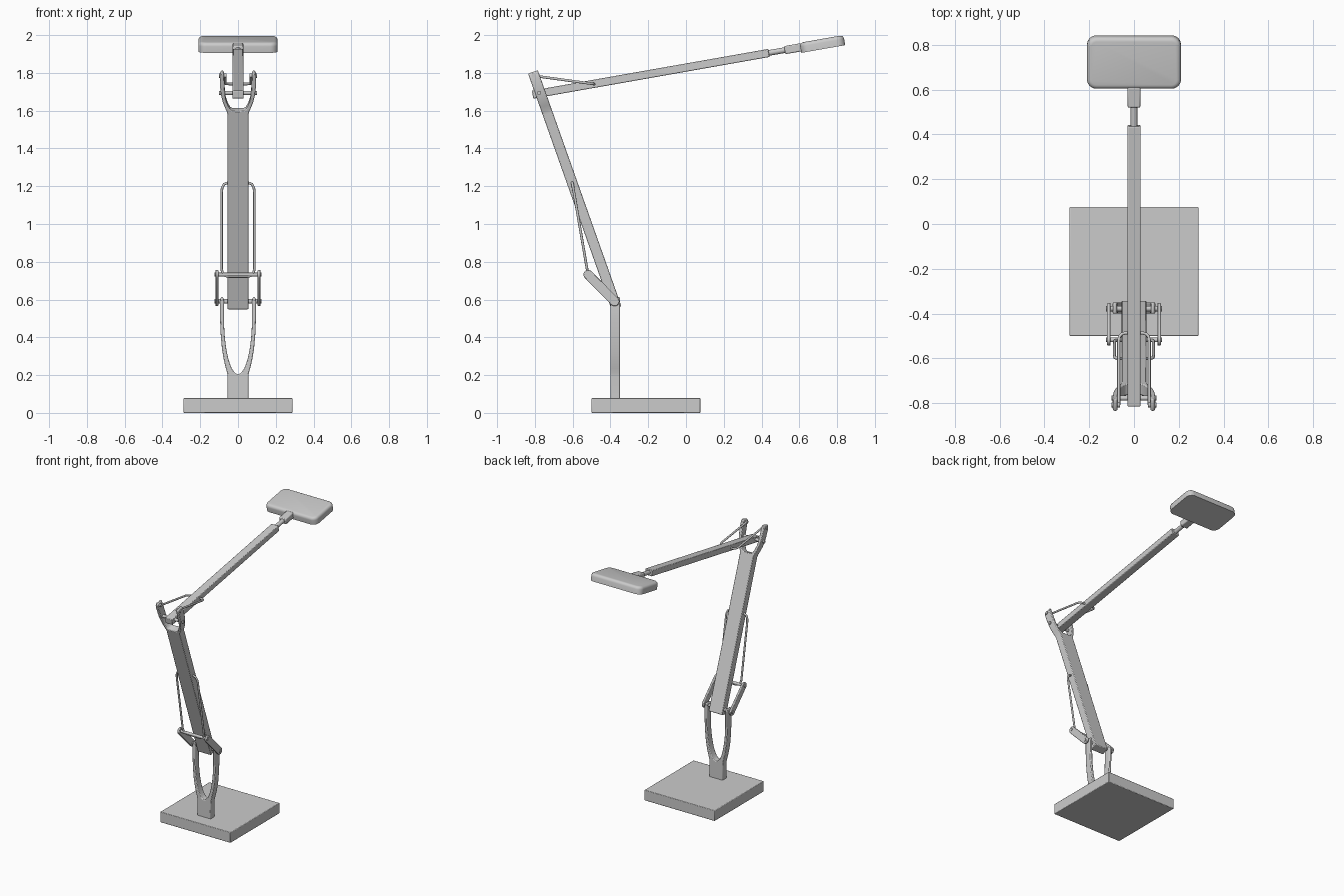
import bpy, bmesh
from math import radians, pi, cos, sin, atan2
from mathutils import Matrix, Vector

if "Cube" in bpy.data.objects:
    bpy.data.objects.remove(bpy.data.objects["Cube"])

T, R = Matrix.Translation, Matrix.Rotation


def finish(name, bm, matrix, bevel=0.0):
    bmesh.ops.recalc_face_normals(bm, faces=bm.faces)
    me = bpy.data.meshes.new(name)
    bm.to_mesh(me)
    bm.free()
    me.transform(matrix)
    ob = bpy.data.objects.new(name, me)
    bpy.context.collection.objects.link(ob)
    bpy.ops.object.select_all(action='DESELECT')
    bpy.context.view_layer.objects.active = ob
    ob.select_set(True)
    bpy.ops.object.shade_smooth_by_angle(angle=radians(35))
    if bevel:
        m = ob.modifiers.new("edge_bevel", 'BEVEL')
        m.width, m.segments = bevel, 2
        m.limit_method, m.angle_limit = 'ANGLE', radians(40)
    return ob


def plate(name, outline, thick, matrix, bevel=0.004, top_round=0.0):
    """Extrude a local XY outline by thick, centred on local z = 0."""
    bm = bmesh.new()
    face = bm.faces.new([bm.verts.new((x, y, -thick / 2)) for x, y in outline])
    ext = bmesh.ops.extrude_face_region(bm, geom=[face])["geom"]
    bmesh.ops.translate(bm, vec=(0, 0, thick),
                        verts=[v for v in ext if isinstance(v, bmesh.types.BMVert)])
    if top_round:
        edges = [e for e in bm.edges if all(v.co.z > 0 for v in e.verts)]
        bmesh.ops.bevel(bm, geom=edges, offset=top_round, segments=4,
                        profile=0.5, affect='EDGES')
    return finish(name, bm, matrix, bevel)


def rect(x, y0, y1):
    return [(-x, y0), (x, y0), (x, y1), (-x, y1)]


def mirrored(half):
    """Close a right-hand half outline across x = 0."""
    return half + [(-x, y) for x, y in reversed(half) if x > 1e-6]


def rod(name, pts, r, closed=False, n=12):
    cu = bpy.data.curves.new(name, 'CURVE')
    cu.dimensions, cu.bevel_depth = '3D', r
    cu.bevel_resolution, cu.use_fill_caps = n // 4, True
    sp = cu.splines.new('POLY')
    sp.points.add(len(pts) - 1)
    for p, c in zip(sp.points, pts):
        p.co = (*c, 1)
    sp.use_cyclic_u = closed
    sp.use_smooth = True
    ob = bpy.data.objects.new(name, cu)
    bpy.context.collection.objects.link(ob)
    bpy.ops.object.select_all(action='DESELECT')
    bpy.context.view_layer.objects.active = ob
    ob.select_set(True)
    bpy.ops.object.convert(target='MESH')
    bpy.ops.object.shade_smooth_by_angle(angle=radians(40))


def pin(name, x0, x1, y, z, r):
    bm = bmesh.new()
    bmesh.ops.create_cone(bm, cap_ends=True, segments=20, radius1=r, radius2=r, depth=x1 - x0)
    finish(name, bm, T(((x0 + x1) / 2, y, z)) @ R(pi / 2, 4, 'Y'))


# Base slab
plate("base", rect(0.288, -0.288, 0.288), 0.078, T((0, -0.212, 0.039)), 0.004)

# Upright fork standing on the base
inner = [(0.074 * sin(a), 0.50 - 0.295 * cos(a)) for a in [i * pi / 20 for i in range(11)]]
outer = [(0.092, 0.607), (0.095, 0.59), (0.095, 0.50), (0.092, 0.42), (0.085, 0.34),
         (0.075, 0.28), (0.064, 0.235), (0.057, 0.21), (0.055, 0.19), (0.055, 0.07)]
fork = inner + [(0.074, 0.59), (0.077, 0.607), (0.085, 0.615)] + outer
plate("stand_fork", mirrored(fork)[0:], 0.05, T((0, -0.375, 0)) @ R(pi / 2, 4, 'X'), 0.005)

# Lower arm: beam ending in a fork
low = T((0, -0.368, 0.556)) @ R(radians(109.5), 4, 'X')
half = [(0, 1.113), (0.03, 1.114), (0.042, 1.122), (0.054, 1.145), (0.064, 1.175),
        (0.069, 1.205), (0.071, 1.25), (0.073, 1.29), (0.074, 1.315), (0.079, 1.325),
        (0.088, 1.325), (0.094, 1.315), (0.096, 1.29), (0.094, 1.24), (0.089, 1.2),
        (0.081, 1.165), (0.070, 1.135), (0.059, 1.11), (0.055, 1.09), (0.055, 0)]
plate("lower_arm", mirrored(half), 0.055, low, 0.005)

# Upper arm, neck and collar share one tilted axis
up = T((0, -0.812, 1.685)) @ R(radians(10), 4, 'X')
plate("upper_arm", rect(0.029, 0, 1.27), 0.043, up, 0.004)
bm = bmesh.new()
bmesh.ops.create_cone(bm, cap_ends=True, segments=20, radius1=0.015, radius2=0.015, depth=0.11)
finish("neck", bm, up @ T((0, 1.315, 0)) @ R(pi / 2, 4, 'X'))
plate("head_collar", rect(0.028, 1.355, 1.45), 0.043, up, 0.006)

# Lamp head: rounded slab with a softened top
corner = 0.042
head = []
for k, (sx, sy) in enumerate([(1, 1), (-1, 1), (-1, -1), (1, -1)]):
    for i in range(7):
        a = (k + i / 6) * pi / 2
        head.append((sx * (0.21 - corner) + corner * cos(a),
                     sy * (0.118 - corner) + corner * sin(a)))
plate("lamp_head", head, 0.054, T((0, 0.722, 1.953)) @ R(radians(10), 4, 'X'), 0.0, 0.02)

# Side links at the lower joint
A, B = Vector((-0.378, 0.59)), Vector((-0.518, 0.732))
ang = atan2(B.y - A.y, B.x - A.x)
caps = []
for c, off in ((B, -pi / 2), (A, pi / 2)):
    for i in range(11):
        a = ang + off + i * pi / 10
        caps.append((c.x + 0.025 * cos(a), c.y + 0.025 * sin(a)))
side = Matrix(((0, 0, 1, 0), (1, 0, 0, 0), (0, 1, 0, 0), (0, 0, 0, 1)))

for s, tag in ((-1, "left"), (1, "right")):
    plate("side_link_" + tag, caps, 0.016, T((s * 0.112, 0, 0)) @ side, 0.004)
    x0, x1 = sorted((s * 0.062, s * 0.1))
    pin("tie_rod_pin_" + tag, x0, x1, -0.808, 1.785, 0.011)

# Joint pins and crossbar
pin("lower_pivot", -0.124, 0.124, A.x, A.y, 0.012)
pin("link_crossbar", -0.124, 0.124, B.x, B.y, 0.01)
pin("upper_pivot", -0.1, 0.1, -0.778, 1.694, 0.011)

# Thin loop from the crossbar up to the lower arm
prof = [(0.05, 0.0), (0.068, 0.008), (0.081, 0.035), (0.087, 0.08), (0.087, 0.9),
        (0.084, 0.945), (0.074, 0.985), (0.055, 1.0)]
lo, hi = Vector((-0.517, 0.722)), Vector((-0.602, 1.218))
loop = [(x, *lo.lerp(hi, t)) for x, t in mirrored(prof)]
rod("lower_tie_loop", loop, 0.007, True)

# Thin loop from the fork tips to the upper arm
prof = [(0.068, 0.0), (0.068, 0.9), (0.065, 0.95), (0.055, 0.985), (0.04, 1.0)]
lo, hi = Vector((-0.808, 1.785)), Vector((-0.487, 1.741))
rod("upper_tie_loop", [(x, *lo.lerp(hi, t)) for x, t in mirrored(prof)], 0.007)
